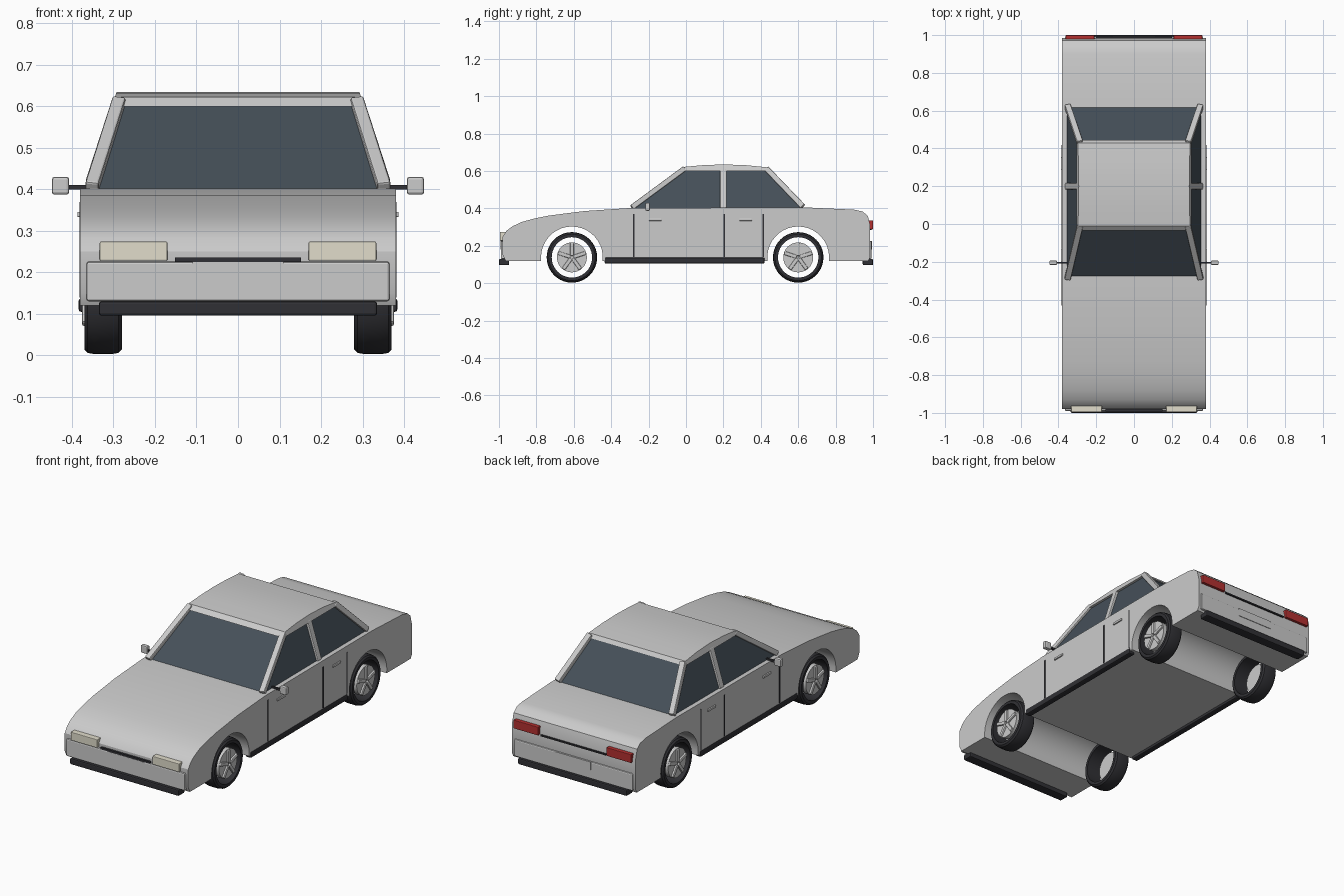
import bpy, bmesh, math
from mathutils import Vector, Matrix

if "Cube" in bpy.data.objects:
    bpy.data.objects.remove(bpy.data.objects["Cube"])


def material(name, r, g, b):
    m = bpy.data.materials.new(name)
    m.diffuse_color = (r, g, b, 1)
    m.use_nodes = True
    m.node_tree.nodes["Principled BSDF"].inputs["Base Color"].default_value = m.diffuse_color
    return m


BLACK = material("black_trim", 0.03, 0.03, 0.035)
GLASS = material("dark_glass", 0.06, 0.08, 0.10)
CREAM = material("cream_lens", 0.75, 0.72, 0.6)
RED = material("red_lens", 0.45, 0.03, 0.03)


def finish(name, bm, mat=None, mirror=False, bevel=0, smooth=False):
    bmesh.ops.recalc_face_normals(bm, faces=bm.faces)
    me = bpy.data.meshes.new(name)
    bm.to_mesh(me)
    bm.free()
    o = bpy.data.objects.new(name, me)
    bpy.context.collection.objects.link(o)
    if mat:
        me.materials.append(mat)
    if bevel:
        b = o.modifiers.new("bevel", 'BEVEL')
        b.width, b.segments = bevel, 2
    if mirror:
        o.modifiers.new("mirror", 'MIRROR').use_mirror_merge = False
    if smooth:
        bpy.ops.object.select_all(action='DESELECT')
        bpy.context.view_layer.objects.active = o
        o.select_set(True)
        bpy.ops.object.shade_smooth_by_angle(angle=math.radians(30))
    return o


def box(name, x, y, z, mat=None, mirror=False, bevel=0):
    bm = bmesh.new()
    c = Vector((sum(x), sum(y), sum(z))) / 2
    size = Matrix.Diagonal((x[1] - x[0], y[1] - y[0], z[1] - z[0], 1))
    bmesh.ops.create_cube(bm, size=1, matrix=Matrix.Translation(c) @ size)
    return finish(name, bm, mat, mirror, bevel)


def beam(name, a, b, w, d, mat=None):
    """Mirrored bar of section w (sideways) by d between two points."""
    a, b = Vector(a), Vector(b)
    zc = (b - a).normalized()
    xc = (Vector((1, 0, 0)) - zc * zc.x).normalized()
    rot = Matrix((xc, zc.cross(xc), zc)).transposed().to_4x4()
    bm = bmesh.new()
    bmesh.ops.create_cube(bm, size=1, matrix=Matrix.Translation((a + b) / 2) @ rot
                          @ Matrix.Diagonal((w, d, (b - a).length, 1)))
    return finish(name, bm, mat, True, 0.005)


def extrude_side(name, pts, width, **kw):
    """Side profile of (y, z) points; width(z) gives the half width."""
    bm = bmesh.new()
    l = [bm.verts.new((-width(z), y, z)) for y, z in pts]
    r = [bm.verts.new((width(z), y, z)) for y, z in pts]
    bm.faces.new(l)
    bm.faces.new(r)
    for i in range(len(pts)):
        j = (i + 1) % len(pts)
        bm.faces.new((l[i], l[j], r[j], r[i]))
    return finish(name, bm, **kw)


def lathe(name, y, z, section, mat=None, n=40):
    """Closed (x, radius) section spun round a sideways axis."""
    bm = bmesh.new()
    rings = [[bm.verts.new((x, y + r * math.cos(t), z + r * math.sin(t))) for x, r in section]
             for t in (2 * math.pi * k / n for k in range(n))]
    m = len(section)
    for k in range(n):
        a, b = rings[k], rings[(k + 1) % n]
        for i in range(m):
            j = (i + 1) % m
            bm.faces.new((a[i], a[j], b[j], b[i]))
    return finish(name, bm, mat, True, smooth=True)


def arch(y, z, r, n=20):
    """Wheel arch points along the lower edge, rear to front."""
    s = math.asin((z - 0.12) / r)
    return [(y + r * math.cos(t), z + r * math.sin(t))
            for t in (-s + (math.pi + 2 * s) * k / n for k in range(n + 1))]


# Lower body with wheel tunnels across its full width
WHEELS, AXLE = (-0.61, 0.60), 0.138
body = [(-0.965, 0.12), (-0.98, 0.15), (-0.98, 0.25), (-0.96, 0.28), (-0.93, 0.303),
        (-0.88, 0.327), (-0.81, 0.346), (-0.73, 0.362), (-0.54, 0.386), (-0.3, 0.402),
        (0.64, 0.405), (0.9, 0.393), (0.945, 0.383), (0.972, 0.36), (0.985, 0.31),
        (0.985, 0.14), (0.975, 0.12)]
body += arch(WHEELS[1], AXLE, 0.165) + arch(WHEELS[0], AXLE, 0.165)
extrude_side("body", body, lambda z: 0.38, smooth=True)

# Cabin glass, roof and pillars
taper = lambda z: 0.358 - (z - 0.4) * 0.33
extrude_side("cabin_glass", [(-0.285, 0.395), (-0.005, 0.612), (0.425, 0.612), (0.625, 0.395)],
             lambda z: taper(z) - 0.002, mat=GLASS)
extrude_side("roof", [(-0.035, 0.6), (-0.01, 0.622), (0.09, 0.631), (0.2, 0.635), (0.32, 0.631),
                      (0.43, 0.62), (0.445, 0.6)],
             lambda z: taper(z) + 0.012, smooth=True)
beam("front_pillar", (0.352, -0.29, 0.405), (0.286, -0.008, 0.613), 0.032, 0.028)
beam("centre_pillar", (0.355, 0.2, 0.40), (0.290, 0.2, 0.61), 0.022, 0.034)
beam("rear_pillar", (0.352, 0.625, 0.41), (0.286, 0.43, 0.613), 0.032, 0.03)

# Wheels: open tyre, hub disc and five spokes
for end, y in zip(("front", "rear"), WHEELS):
    lathe(end + "_tyre", y, AXLE, [(0.28, 0.108), (0.28, 0.124), (0.288, 0.132), (0.305, 0.135),
                                   (0.345, 0.135), (0.362, 0.132), (0.37, 0.124), (0.37, 0.108)], BLACK)
    lathe(end + "_hub", y, AXLE, [(0.34, 0.001), (0.34, 0.08), (0.366, 0.08), (0.366, 0.001)])
    for k in range(5):
        t = math.pi / 2 + k * 2 * math.pi / 5
        c, s = math.cos(t), math.sin(t)
        beam(end + "_spoke", (0.366, y + 0.008 * c, AXLE + 0.008 * s),
             (0.366, y + 0.078 * c, AXLE + 0.078 * s), 0.02, 0.02)

# Sills, door gaps and handles
box("sill", (0.35, 0.384), (-0.435, 0.42), (0.105, 0.137), BLACK, True, 0.006)
for y in (-0.28, 0.205, 0.413):
    box("door_gap", (0.37, 0.382), (y - 0.004, y + 0.004), (0.14, 0.37), BLACK, True)
for y in (-0.165, 0.32):
    box("door_handle", (0.375, 0.387), (y - 0.034, y + 0.034), (0.333, 0.346), None, True, 0.003)

# Door mirrors
box("mirror_arm", (0.34, 0.41), (-0.21, -0.2), (0.4, 0.411), BLACK, True)
box("mirror_housing", (0.407, 0.448), (-0.217, -0.193), (0.387, 0.43), None, True, 0.006)

# Front end
box("front_bumper", (-0.365, 0.365), (-0.99, -0.95), (0.13, 0.226), None, False, 0.006)
box("front_lip", (-0.335, 0.335), (-1.0, -0.945), (0.096, 0.13), BLACK, False, 0.006)
box("headlight", (0.17, 0.333), (-0.995, -0.95), (0.228, 0.274), CREAM, True, 0.003)
box("grille", (-0.152, 0.152), (-0.992, -0.96), (0.225, 0.236), BLACK)
box("front_plate", (-0.11, 0.11), (-0.993, -0.97), (0.18, 0.225))

# Rear end
box("rear_bumper", (-0.365, 0.365), (0.95, 0.992), (0.13, 0.225), None, False, 0.006)
box("rear_lip", (-0.335, 0.335), (0.945, 1.0), (0.096, 0.13), BLACK, False, 0.006)
box("tail_light", (0.21, 0.362), (0.96, 1.0), (0.288, 0.335), RED, True, 0.003)
box("boot_trim", (-0.2, 0.2), (0.97, 0.993), (0.285, 0.293), BLACK)
box("rear_plate", (-0.11, 0.11), (0.97, 0.995), (0.18, 0.225))
